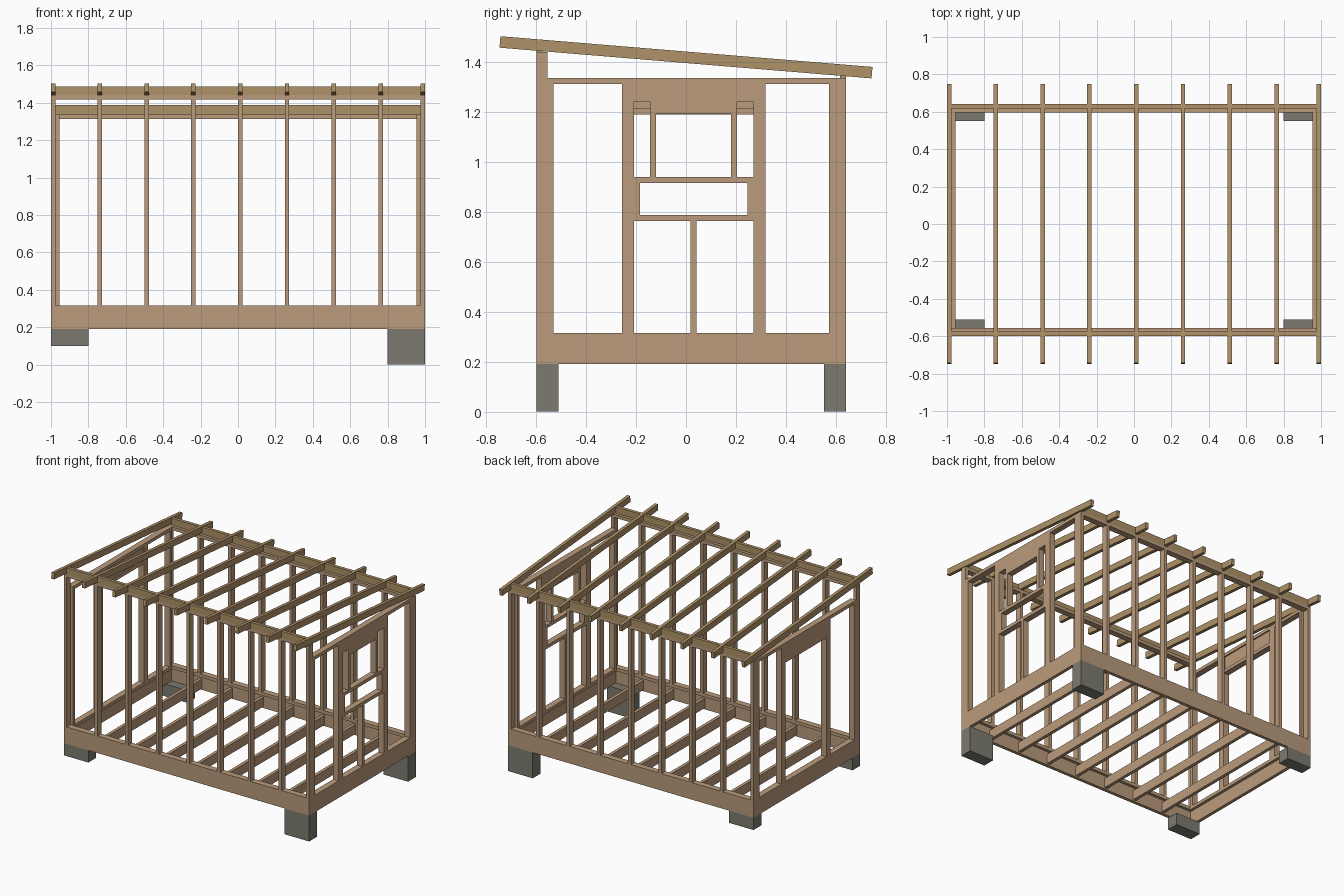
import bpy, math

if "Cube" in bpy.data.objects:
    bpy.data.objects.remove(bpy.data.objects["Cube"])


def material(name, rgb):
    m = bpy.data.materials.new(name)
    m.diffuse_color = (*rgb, 1)
    m.use_nodes = True
    m.node_tree.nodes["Principled BSDF"].inputs["Base Color"].default_value = m.diffuse_color
    return m


TIMBER = material("timber", (0.49, 0.33, 0.20))
ROOF = material("roof_timber", (0.43, 0.29, 0.14))
STONE = material("stone", (0.20, 0.195, 0.16))


def box(name, x, y, z, mat=TIMBER):
    """Box from three (low, high) ranges."""
    bpy.ops.mesh.primitive_cube_add(size=1, location=[sum(r) / 2 for r in (x, y, z)])
    o = bpy.context.object
    o.name = name
    o.scale = [r[1] - r[0] for r in (x, y, z)]
    bpy.ops.object.transform_apply(location=False, rotation=False, scale=True)
    o.data.materials.append(mat)
    return o


T, D = 0.024, 0.045                     # timber thickness, wall depth
F0, F1 = -0.6, -0.6 + D                 # front wall depth range
B0, B1 = 0.642 - D, 0.642               # back wall depth range
FLOOR, SIDE_TOP, FRONT_TOP = 0.315, 1.338, 1.442
XS = [-1 + T / 2 + 0.25 * i for i in range(8)] + [1 - T / 2]

# foundation blocks: taller on the right, where the ground drops
for x, low in (((-1, -0.8), 0.10), ((0.8, 1), 0.0)):
    box("foundation_block_front", x, (-0.6, -0.51), (low, 0.19), STONE)
    box("foundation_block_back", x, (0.552, 0.642), (low, 0.19), STONE)

# floor frame: rims, sole plates and joists
RIM, SOLE = (0.19, FLOOR - T), (FLOOR - T, FLOOR)
box("rim_front", (-1, 1), (F0, F0 + T), RIM)
box("rim_back", (-1, 1), (B1 - T, B1), RIM)
box("sole_front", (-1, 1), (F0, F1), SOLE)
box("sole_back", (-1, 1), (B0, B1), SOLE)
for s, label in ((-1, "left"), (1, "right")):
    box("rim_" + label, sorted((s, s * (1 - T))), (F0 + T, B1 - T), RIM)
    box("sole_" + label, sorted((s, s * (1 - D))), (F1, B0), SOLE)
for x in XS[1:-1]:
    box("floor_joist", (x - T / 2, x + T / 2), (F0 + T, B1 - T), (0.20, 0.27))

# front and back walls
for label, y, top in (("front", (F0, F1), FRONT_TOP), ("back", (B0, B1), SIDE_TOP)):
    box("top_plate_" + label, (-1, 1), y, (top - T, top))
    for x in XS:
        box("stud_" + label, (x - T / 2, x + T / 2), y, (FLOOR, top - T))

# side walls: corner studs and doubled studs beside the opening
HEAD = SIDE_TOP - T
O0, O1 = -0.208, 0.27                   # opening between the doubled studs
for s, label in ((-1, "left"), (1, "right")):
    x = sorted((s, s * (1 - D)))
    box("top_plate_" + label, x, (F1, B0), (HEAD, SIDE_TOP))
    for y0 in (F1, O0 - 2 * T, O0 - T, O1, O1 + T, B0 - T):
        box("stud_" + label, x, (y0, y0 + T), (FLOOR, HEAD))

# door framing in the left wall
LX = (-1, -1 + D)
box("door_header", (-1, -1 + 0.035), (O0, O1), (1.215, HEAD))
box("door_head_plate", LX, (O0, O1), (1.191, 1.215))

# window framing in the right wall
RX = (1 - D, 1)
box("window_header", RX, (O0, O1), (1.24, HEAD))
box("window_head_upper", RX, (-0.12, 0.18), (1.216, 1.24))
box("window_head_lower", RX, (-0.12, 0.18), (1.192, 1.216))
for y0 in (-0.12 - T, 0.18):
    box("window_side_stud", RX, (y0, y0 + T), (0.94, 1.24))
box("window_sill", RX, (O0, O1), (0.916, 0.94))
box("lower_sill", RX, (O0, O1), (0.765, 0.789))
for y0 in (O0, O1 - T):
    box("sill_support", RX, (y0, y0 + T), (0.789, 0.916))
box("cripple_stud", RX, (0.019, 0.043), (FLOOR, 0.765))

# sloping rafters
for x in XS:
    r = box("rafter", (x - T / 2, x + T / 2), (-0.748, 0.748), (1.397, 1.443), ROOF)
    r.rotation_euler.x = -math.atan(0.0825)

# blocking between the rafters
for a, b in zip(XS, XS[1:]):
    x = (a + T / 2, b - T / 2)
    box("blocking_front", x, (F0, F0 + T), (FRONT_TOP, 1.488), ROOF)
    box("blocking_back", x, (B1 - T, B1), (SIDE_TOP, 1.388), ROOF)
